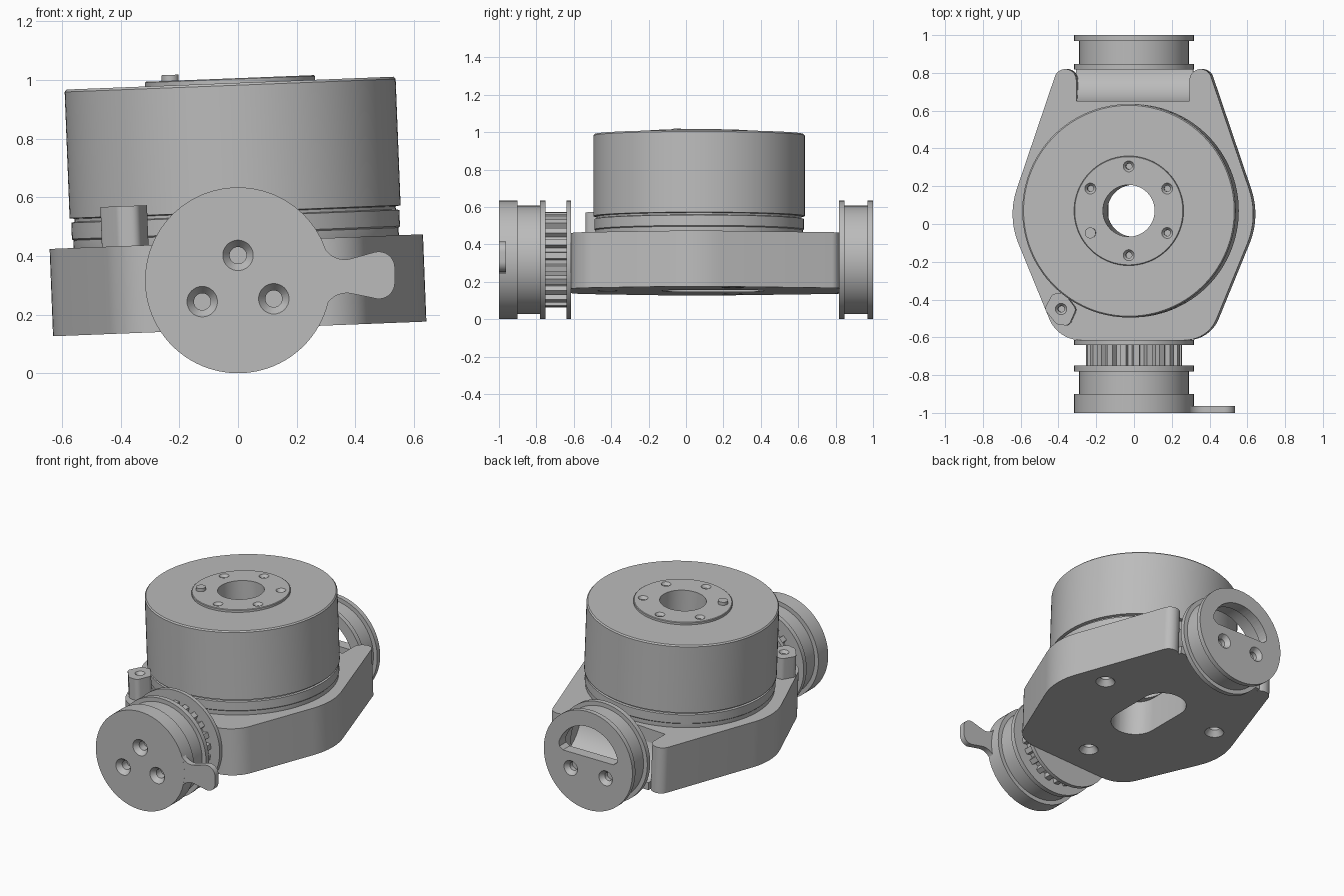
import bpy, bmesh
from math import sin, cos, tan, pi, radians
from mathutils import Matrix, Vector

cube = bpy.data.objects.get("Cube")
if cube:
    bpy.data.objects.remove(cube, do_unlink=True)

grey = bpy.data.materials.new("plain grey")
grey.use_nodes = True
grey.diffuse_color = (0.5, 0.5, 0.5, 1)
grey.node_tree.nodes["Principled BSDF"].inputs["Base Color"].default_value = grey.diffuse_color

# Frames: tilted body, and wheel axle facing front or back
BODY = Matrix.Translation((0, 0, 0.3)) @ Matrix.Rotation(radians(-2.25), 4, 'Y')
FRONT = Matrix.Translation((0, 0, 0.317)) @ Matrix.Rotation(pi / 2, 4, 'X')
BACK = Matrix.Translation((0, 0, 0.317)) @ Matrix.Rotation(-pi / 2, 4, 'X')
ACROSS = Matrix(((0, 0, 1, 0), (1, 0, 0, 0), (0, 1, 0, 0), (0, 0, 0, 1)))


def finish(name, bm, matrix):
    bmesh.ops.remove_doubles(bm, verts=bm.verts, dist=1e-5)
    bmesh.ops.recalc_face_normals(bm, faces=bm.faces)
    mesh = bpy.data.meshes.new(name)
    bm.to_mesh(mesh)
    bm.free()
    mesh.transform(matrix)
    mesh.materials.append(grey)
    obj = bpy.data.objects.new(name, mesh)
    bpy.context.collection.objects.link(obj)
    return obj


def lathe(name, profile, matrix, segs=96):
    """Spin a closed (radius, height) profile around local z."""
    bm = bmesh.new()
    rings = [[bm.verts.new((r * cos(2 * pi * i / segs), r * sin(2 * pi * i / segs), z))
              for r, z in profile] for i in range(segs)]
    n = len(profile)
    for i in range(segs):
        a, b = rings[i], rings[(i + 1) % segs]
        for j in range(n):
            k = (j + 1) % n
            if profile[j][0] or profile[k][0]:
                bm.faces.new((a[j], b[j], b[k], a[k]))
    return finish(name, bm, matrix)


def prism(name, outline, z0, z1, matrix):
    bm = bmesh.new()
    face = bm.faces.new([bm.verts.new((x, y, z0)) for x, y in outline])
    new = bmesh.ops.extrude_face_region(bm, geom=[face], use_keep_orig=True)["geom"]
    bmesh.ops.translate(bm, vec=(0, 0, z1 - z0),
                        verts=[g for g in new if isinstance(g, bmesh.types.BMVert)])
    return finish(name, bm, matrix)


def rounded(corners, steps=10):
    """Turn (x, y, radius) corners into an outline with tangent arcs."""
    out = []
    for i, (x, y, r) in enumerate(corners):
        p = Vector((x, y))
        if not r:
            out.append(p)
            continue
        u = (Vector(corners[i - 1][:2]) - p).normalized()
        v = (Vector(corners[(i + 1) % len(corners)][:2]) - p).normalized()
        half = u.angle(v) / 2
        centre = p + (u + v).normalized() * r / sin(half)
        s = p + u * r / tan(half) - centre
        turn = s.angle_signed(p + v * r / tan(half) - centre)
        for k in range(steps + 1):
            a = -turn * k / steps
            out.append(centre + Vector((s.x * cos(a) - s.y * sin(a), s.x * sin(a) + s.y * cos(a))))
    return out


def cut(obj, cutters):
    for c in cutters:
        c.hide_render = True
        mod = obj.modifiers.new("cut", 'BOOLEAN')
        mod.operation, mod.solver, mod.object = 'DIFFERENCE', 'EXACT', c
        bpy.context.view_layer.objects.active = obj
        bpy.ops.object.modifier_apply(modifier=mod.name)
        bpy.data.objects.remove(c, do_unlink=True)


def screw_hole(matrix, r, depth):
    """Countersunk hole sinking along local -z."""
    return lathe("hole_cutter", [(0, 0.02), (r, 0.02), (r, 0), (r * 0.55, -r * 0.6),
                                 (r * 0.55, -depth), (0, -depth)], matrix, 32)


def at(x, y, z=0.0):
    return Matrix.Translation((x, y, z))


# Base: rounded plate with two arms reaching back
half = [(0.397, -0.615, 0.18), (0.665, 0.039, 0.41), (0.40, 0.82, 0.058),
        (0.30, 0.82, 0.058), (0.30, 0.65, 0)]
outline = rounded(half + [(-x, y, r) for x, y, r in reversed(half)])
base = prism("base", outline, -0.149, 0.149, BODY)
slot = [(x, y, 0.139) for x, y in ((-0.14, -0.13), (0.14, -0.13), (0.14, 0.42), (-0.14, 0.42))]
under = BODY @ Matrix.Translation((0, 0, -0.149)) @ Matrix.Rotation(pi, 4, 'X')
cut(base, [prism("slot_cutter", rounded(slot), -0.3, 0.3, BODY)] +
    [screw_hole(under @ at(x, -y), 0.058, 0.1)
     for x, y in ((-0.43, 0.25), (0.43, 0.25), (0, -0.42))])

# Curved saddle between the arms
curve = [(0.82 - 0.18 * sin(a), 0.14 - 0.24 * cos(a)) for a in [i * pi / 24 for i in range(13)]]
prism("arm_saddle", curve + [(0.6, 0.14), (0.6, -0.149), (0.82, -0.149)], -0.31, 0.31, BODY @ ACROSS)

# Round housing with grooves, raised top ring and a through bore
housing = lathe("housing", [
    (0.137, 0.08), (0.54, 0.08), (0.555, 0.14), (0.555, 0.175), (0.56, 0.18), (0.56, 0.235),
    (0.548, 0.238), (0.548, 0.248), (0.565, 0.251), (0.565, 0.682), (0.558, 0.69),
    (0.29, 0.69), (0.29, 0.703), (0.286, 0.706), (0.137, 0.706)], BODY @ at(0, 0.07), 128)
cut(housing, [screw_hole(BODY @ at(0.235 * cos(a), 0.07 + 0.235 * sin(a), 0.706), 0.029, 0.06)
              for a in [pi / 6 + i * pi / 3 for i in range(6)]])

# Small post on the base
post = prism("post", rounded([(-0.36, -0.365, 0.03), (-0.295, -0.45, 0.03), (-0.335, -0.54, 0.03),
                              (-0.40, -0.53, 0.03), (-0.465, -0.45, 0.03), (-0.42, -0.37, 0.03)], 5),
             0.1, 0.285, BODY)
cut(post, [screw_hole(BODY @ at(-0.375, -0.45, 0.285), 0.03, 0.08)])

# Front wheel: drum, flanges and toothed belt ring
drum = lathe("front_drum", [(0, 1), (0.317, 1), (0.317, 0.9), (0.29, 0.9), (0.29, 0.78),
                            (0.317, 0.78), (0.317, 0.75), (0, 0.75)], FRONT)
cut(drum, [screw_hole(FRONT @ at(x, y, 1), 0.052, 0.08)
           for x, y in ((0, 0.085), (-0.122, -0.073), (0.122, -0.063))])
lathe("front_flange", [(0, 0.64), (0.317, 0.64), (0.317, 0.615), (0, 0.615)], FRONT)
teeth = 22
gear = []
for i in range(teeth):
    for r, t in ((0.225, 0), (0.255, 0.1), (0.255, 0.55), (0.225, 0.65)):
        a = 2 * pi * (i + t) / teeth
        gear.append((r * cos(a), r * sin(a)))
prism("toothed_ring", gear, 0.635, 0.755, FRONT)

# Side lever on the front wheel
lever = rounded([(0.27, 0.14, 0), (0.335, 0.06, 0.08), (0.535, 0.115, 0.055),
                 (0.535, -0.085, 0.055), (0.46, -0.06, 0.06), (0.335, -0.035, 0.08), (0.27, -0.13, 0)])
prism("lever", lever, 0.963, 0.9995, FRONT)

# Back wheel: hollow cup with a half moon opening and two screw holes
wheel = lathe("back_wheel", [(0, 1), (0.317, 1), (0.317, 0.97), (0.29, 0.97), (0.29, 0.848),
                             (0.317, 0.848), (0.317, 0.818), (0.25, 0.818), (0.25, 0.93), (0, 0.93)], BACK)
moon = [(0.22 * cos(a), -0.22 * sin(a)) for a in [radians(18 + 6 * i) for i in range(25)]]
moon += [(-0.205, -0.04), (-0.18, -0.022), (0.18, -0.022), (0.205, -0.04)]
cut(wheel, [prism("opening_cutter", moon, 0.85, 1.1, BACK)] +
    [screw_hole(BACK @ at(x, 0.08, 1), 0.048, 0.055) for x in (-0.125, 0.125)])

# Smooth curved sides, keep edges sharp
bpy.ops.object.select_all(action='DESELECT')
for obj in bpy.context.collection.objects:
    if obj.type == 'MESH' and obj.data.materials and obj.data.materials[0] == grey:
        obj.select_set(True)
        bpy.context.view_layer.objects.active = obj
bpy.ops.object.shade_smooth_by_angle(angle=radians(25))
